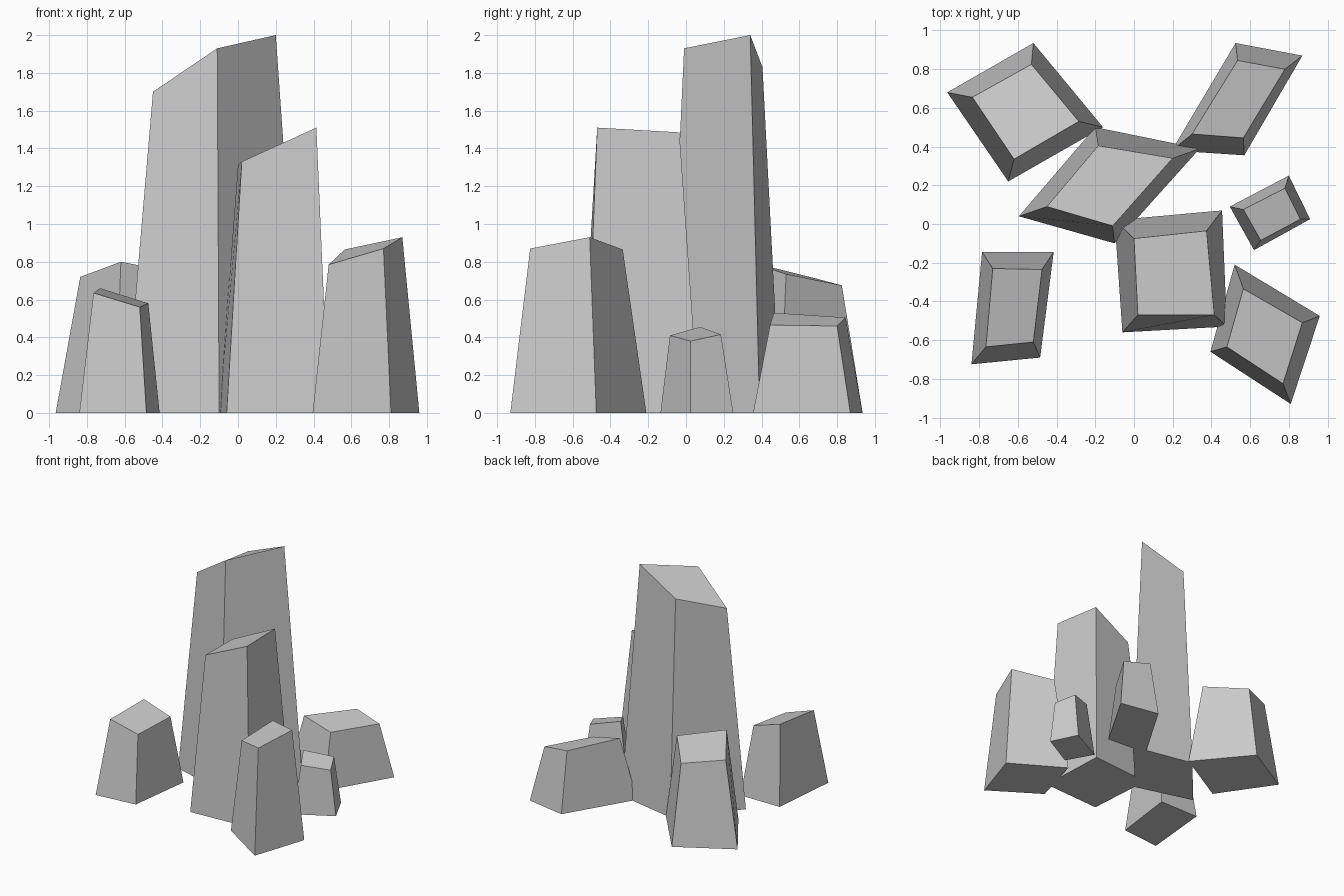
import bpy
import bmesh


def rock(name, base, top):
    """Tapered four-sided stone: base corners (x, y) and slanted top corners (x, y, z), same order."""
    bm = bmesh.new()
    lo = [bm.verts.new((x, y, 0)) for x, y in base]
    hi = [bm.verts.new(p) for p in top]
    bm.faces.new(lo[::-1])
    bm.faces.new(hi)
    for i in range(4):
        j = (i + 1) % 4
        bm.faces.new((lo[i], lo[j], hi[j], hi[i]))
    bmesh.ops.recalc_face_normals(bm, faces=bm.faces)
    mesh = bpy.data.meshes.new(name)
    bm.to_mesh(mesh)
    bm.free()
    obj = bpy.data.objects.new(name, mesh)
    bpy.context.collection.objects.link(obj)
    return obj


# Two large central stones
rock("tall_stone",
     [(-.595, .04), (-.10, -.10), (.34, .39), (-.20, .50)],
     [(-.45, .09, 1.70), (-.11, -.01, 1.93), (.20, .34, 2.0), (-.185, .405, 1.83)])
rock("middle_stone",
     [(-.06, -.56), (.48, -.53), (.455, .07), (-.10, .02)],
     [(.02, -.47, 1.33), (.415, -.47, 1.51), (.375, -.035, 1.485), (0, -.075, 1.31)])

# Smaller stones around them
rock("front_right_stone",
     [(.395, -.66), (.81, -.93), (.96, -.475), (.52, -.21)],
     [(.48, -.635, .785), (.77, -.825, .87), (.87, -.51, .93), (.565, -.335, .865)])
rock("small_right_stone",
     [(.495, .09), (.62, -.135), (.91, .025), (.80, .25)],
     [(.565, .075, .455), (.655, -.085, .41), (.86, .025, .38), (.78, .185, .415)])
rock("back_right_stone",
     [(.195, .38), (.57, .355), (.87, .87), (.525, .935)],
     [(.30, .465, .53), (.565, .445, .465), (.78, .80, .46), (.535, .845, .505)])
rock("back_left_stone",
     [(-.965, .68), (-.65, .22), (-.16, .50), (-.52, .935)],
     [(-.835, .655, .72), (-.62, .335, .80), (-.285, .53, .735), (-.53, .825, .675)])
rock("left_stone",
     [(-.84, -.725), (-.485, -.69), (-.415, -.145), (-.785, -.145)],
     [(-.765, -.635, .635), (-.52, -.61, .56), (-.475, -.235, .58), (-.73, -.23, .66)])
